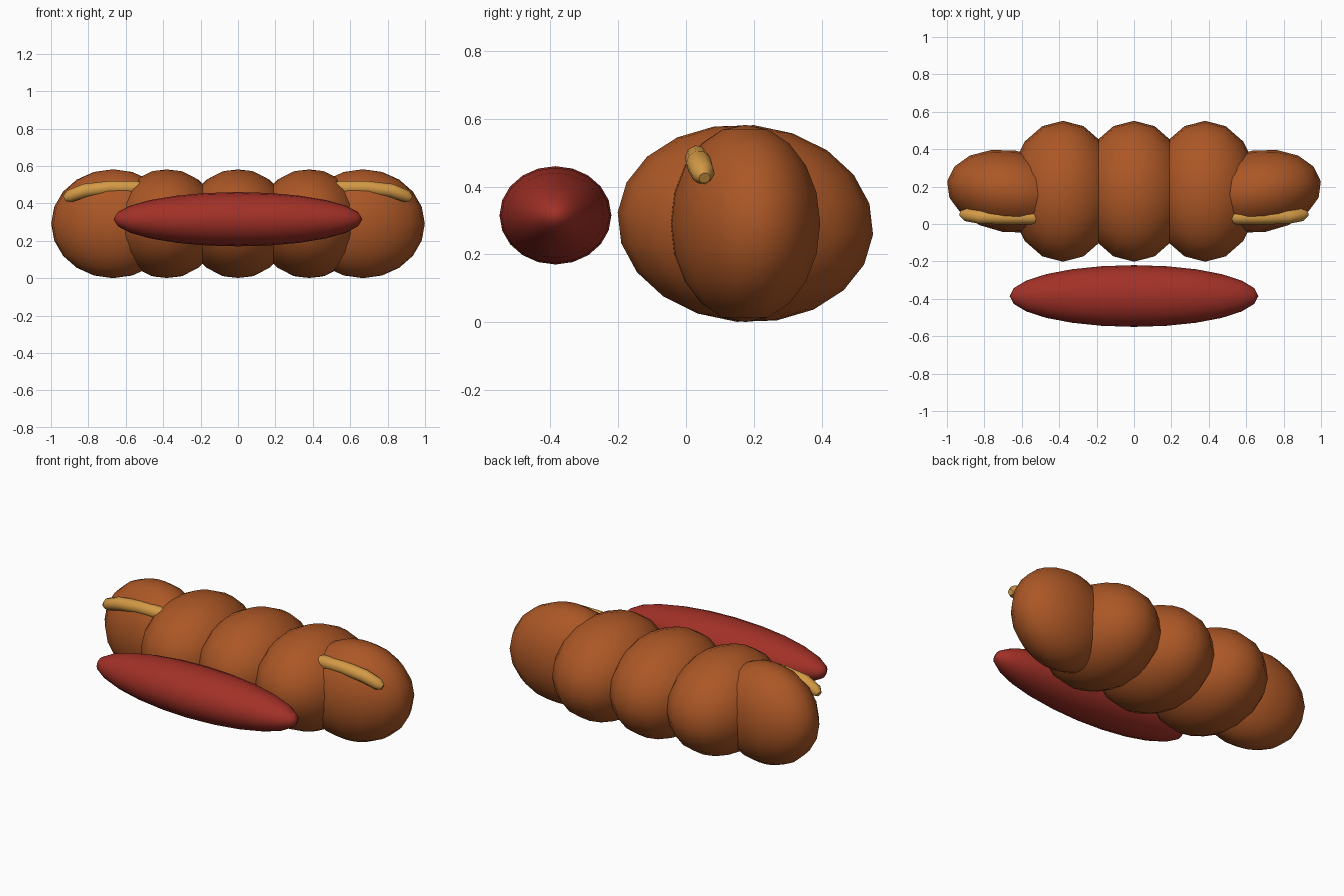
import bpy
import math

if "Cube" in bpy.data.objects:
    bpy.data.objects.remove(bpy.data.objects["Cube"])


def material(name, rgb):
    m = bpy.data.materials.new(name)
    m.diffuse_color = (*rgb, 1)
    m.use_nodes = True
    m.node_tree.nodes["Principled BSDF"].inputs["Base Color"].default_value = m.diffuse_color
    return m


BREAD = material("baked brown", (0.41, 0.095, 0.019))
RED = material("sausage red", (0.36, 0.03, 0.02))
YELLOW = material("mustard yellow", (0.65, 0.32, 0.06))


def ellipsoid(name, loc, radii, mat, rot=(0, 0, 0), segs=16, rings=10):
    bpy.ops.mesh.primitive_uv_sphere_add(segments=segs, ring_count=rings,
                                         radius=1, location=loc, rotation=rot)
    ob = bpy.context.object
    ob.name = name
    ob.scale = radii
    ob.data.materials.append(mat)
    bpy.ops.object.shade_smooth()
    return ob


# Three overlapping middle lobes of the bread, tipped slightly forward
for i, x in enumerate((-0.38, 0, 0.38)):
    ellipsoid(f"bread_lobe_{i + 1}", (x, 0.175, 0.291), (0.288, 0.378, 0.291),
              BREAD, (math.radians(-5), 0, 0))

for side, label in ((-1, "left"), (1, "right")):
    # Narrower end lobe, its long axis angled in plan
    ellipsoid(f"bread_end_{label}", (side * 0.668, 0.175, 0.291),
              (0.335, 0.22, 0.291), BREAD, (0, 0, math.radians(9 * side)))

    # Mustard strip bending down over the front of the end lobe
    path = [(0.925, 0.055, 0.425, 0.45), (0.90, 0.05, 0.438, 0.9),
            (0.82, 0.038, 0.468, 1), (0.68, 0.035, 0.484, 1),
            (0.55, 0.035, 0.484, 1), (0.45, 0.04, 0.47, 0.8)]
    cu = bpy.data.curves.new(f"mustard_{label}", 'CURVE')
    cu.dimensions = '3D'
    cu.bevel_depth = 0.038
    cu.bevel_resolution = 3
    cu.use_fill_caps = True
    sp = cu.splines.new('POLY')
    sp.points.add(len(path) - 1)
    for p, (x, y, z, r) in zip(sp.points, path):
        p.co = (side * x, y, z, 1)
        p.radius = r
    sp.use_smooth = True
    cu.materials.append(YELLOW)
    ob = bpy.data.objects.new(f"mustard_{label}", cu)
    bpy.context.collection.objects.link(ob)

# Long sausage lying in front, poles at its tips
ellipsoid("sausage", (0, -0.385, 0.315), (0.145, 0.165, 0.665), RED,
          (0, math.radians(90), 0), segs=20, rings=12)
